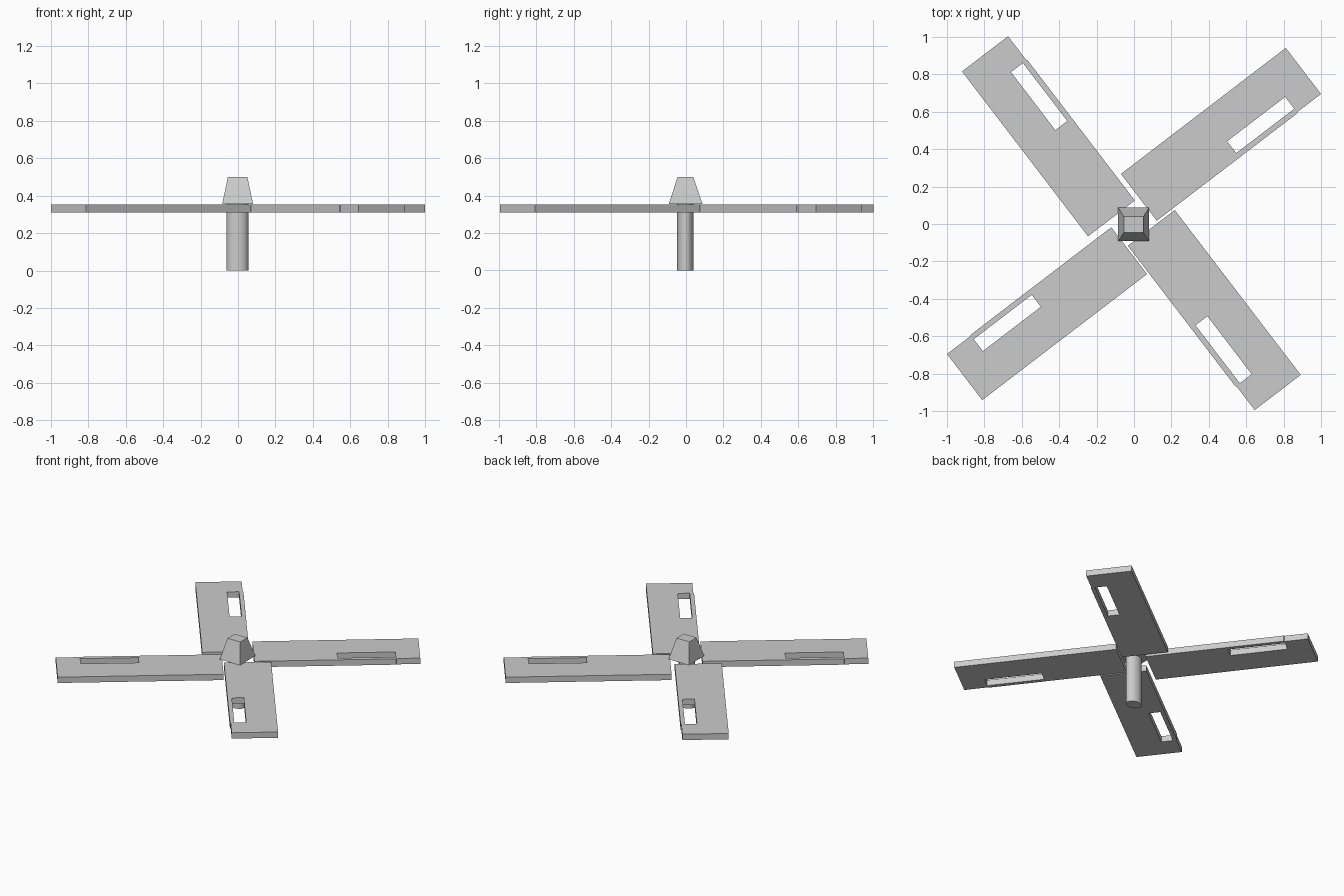
import bpy, bmesh
from math import radians
from mathutils import Matrix, Vector

if "Cube" in bpy.data.objects:
    bpy.data.objects.remove(bpy.data.objects["Cube"])


def finish(bm, name):
    bmesh.ops.recalc_face_normals(bm, faces=bm.faces[:])
    me = bpy.data.meshes.new(name)
    bm.to_mesh(me)
    bm.free()
    ob = bpy.data.objects.new(name, me)
    bpy.context.collection.objects.link(ob)
    return ob


def blade(name, angle, offset, z0=0.31, z1=0.353):
    """Flat plank with a long slot and a slim, slightly proud outer strip."""
    bm = bmesh.new()
    outer = [(0.107, -0.060), (1.052, -0.060), (1.058, -0.055),
             (1.216, -0.055), (1.216, 0.255), (0.107, 0.255)]
    slot = [(0.664, -0.031), (1.054, -0.031), (1.054, 0.049), (0.664, 0.049)]
    A, N, M, B, C, D, a, b, c, d = [bm.verts.new((u, v, z0)) for u, v in outer + slot]
    for f in ((A, N, b, a), (N, M, B, C, c, b), (C, D, d, c), (D, A, a, d)):
        bm.faces.new(f)
    ext = bmesh.ops.extrude_face_region(bm, geom=bm.faces[:], use_keep_orig=True)
    top = [v for v in ext["geom"] if isinstance(v, bmesh.types.BMVert)]
    bmesh.ops.translate(bm, verts=top, vec=(0, 0, z1 - z0))
    m = Matrix.Translation(Vector((*offset, 0))) @ Matrix.Rotation(radians(angle), 4, 'Z')
    bm.transform(m)
    return finish(bm, name)


# Four blades, each a quarter turn on from the last
offsets = [(0, 0), (0.022, 0.004), (0, 0), (-0.05, 0.005)]
for i, off in enumerate(offsets):
    blade(f"blade_{i + 1}", 37.4 + 90 * i, off)

# Tapered square cap on top of the hub
bm = bmesh.new()
bmesh.ops.create_cube(bm, size=1)
for v in bm.verts:
    if v.co.z > 0:
        v.co = (v.co.x * 0.104 - 0.002, v.co.y * 0.084 - 0.003, 0.50)
    else:
        v.co = (v.co.x * 0.165 - 0.002, v.co.y * 0.18 - 0.002, 0.355)
finish(bm, "hub_cap")

# Oval shaft
bm = bmesh.new()
bmesh.ops.create_cone(bm, cap_ends=True, segments=16, radius1=0.5, radius2=0.5, depth=0.356)
bm.transform(Matrix.Translation((-0.003, -0.004, 0.178)) @ Matrix.Diagonal((0.117, 0.086, 1, 1)))
shaft = finish(bm, "shaft")
bpy.context.view_layer.objects.active = shaft
shaft.select_set(True)
bpy.ops.object.shade_smooth_by_angle(angle=radians(40))
